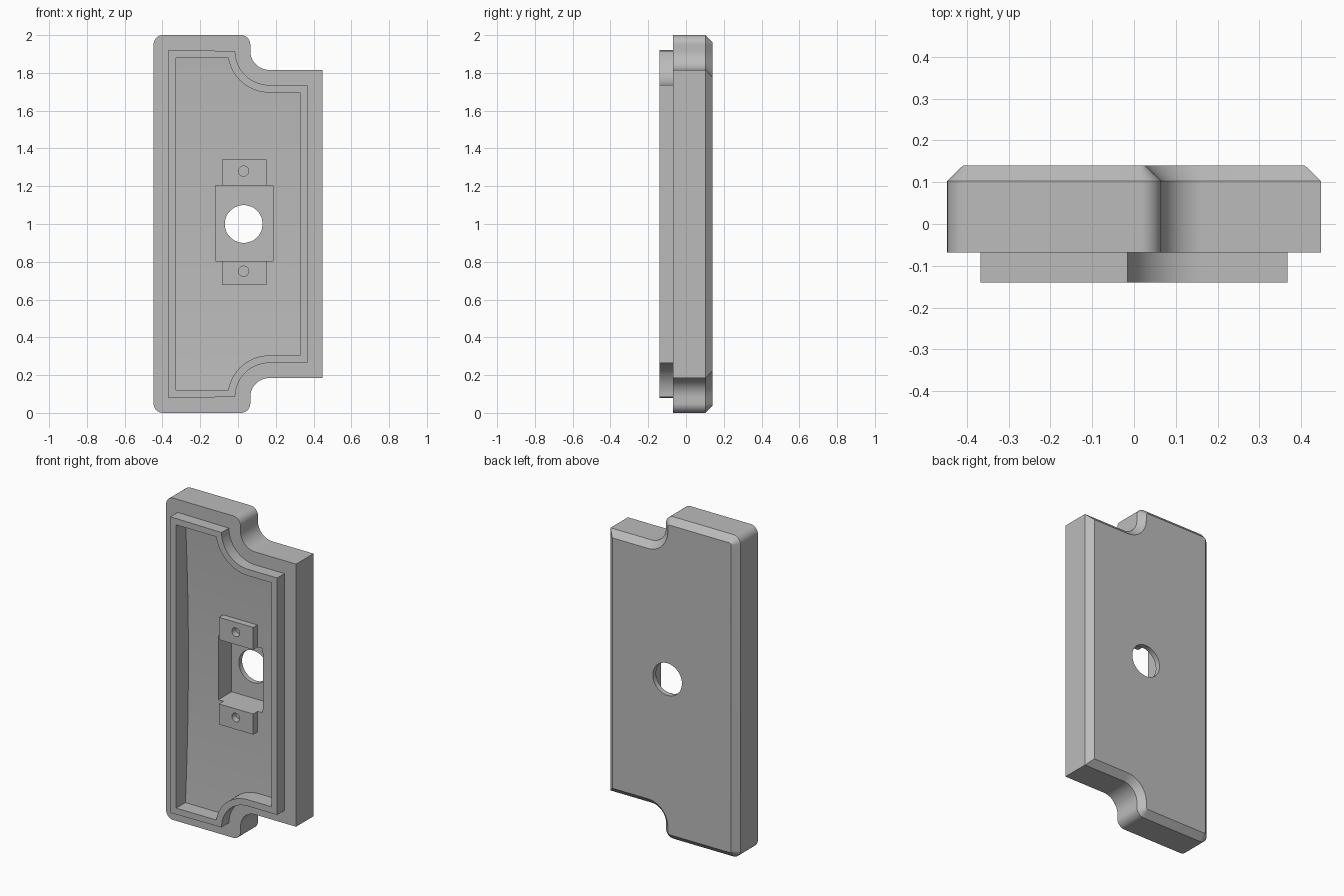
import bpy, bmesh
from math import pi, asin, sin, cos, radians
from mathutils import Matrix

if "Cube" in bpy.data.objects:
    bpy.data.objects.remove(bpy.data.objects["Cube"], do_unlink=True)

grey = bpy.data.materials.new("plain_grey")
grey.use_nodes = True
colour = (0.5, 0.5, 0.5, 1)
grey.diffuse_color = colour
grey.node_tree.nodes["Principled BSDF"].inputs["Base Color"].default_value = colour


def arc(cx, cz, r, a0, a1, n=14):
    return [(cx + r * cos(a0 + (a1 - a0) * i / n), cz + r * sin(a0 + (a1 - a0) * i / n))
            for i in range(n + 1)]


def outline(d):
    """Plate outline (x, z) moved inwards by d, notched on the +x corners."""
    r, top, big = max(0.05 - d, 0), 2 - d, 0.1 + d
    cz = 1.916
    left, step = -0.447 + d, 0.065 - d
    start = pi + asin(max(0, cz - top) / big)
    pts = []
    if r > 0:
        pts += arc(left + r, top - r, r, pi, pi / 2)
        pts += arc(step - r, top - r, r, pi / 2, 0)
    else:
        pts.append((left, top))
    pts += arc(0.165, cz, big, start, 1.5 * pi)
    pts.append((0.447 - d, cz - big))
    return pts + [(x, 2 - z) for x, z in reversed(pts)]


def finish(name, bm):
    bmesh.ops.recalc_face_normals(bm, faces=bm.faces)
    mesh = bpy.data.meshes.new(name)
    bm.to_mesh(mesh)
    bm.free()
    mesh.materials.append(grey)
    obj = bpy.data.objects.new(name, mesh)
    bpy.context.collection.objects.link(obj)
    return obj


def loft(name, rings):
    """Skin a solid through closed rings of 3D points."""
    bm = bmesh.new()
    loops = [[bm.verts.new(p) for p in ring] for ring in rings]
    for a, b in zip(loops, loops[1:]):
        for i in range(len(a)):
            j = (i + 1) % len(a)
            bm.faces.new((a[i], a[j], b[j], b[i]))
    bm.faces.new(loops[0])
    bm.faces.new(loops[-1])
    return finish(name, bm)


def plate(name, layers):
    return loft(name, [[(x, y, z) for x, z in outline(d)] for d, y in layers])


def box(name, x0, x1, y0, y1, z0, z1):
    ring = [(x0, z0), (x1, z0), (x1, z1), (x0, z1)]
    return loft(name, [[(x, y, z) for x, z in ring] for y in (y0, y1)])


def rod(name, x, z, r, y0, y1, n):
    ring = arc(x, z, r, 0, 2 * pi, n)[:-1]
    return loft(name, [[(px, y, pz) for px, pz in ring] for y in (y0, y1)])


def combine(obj, tool, operation="DIFFERENCE"):
    """Apply a boolean and discard the tool."""
    mod = obj.modifiers.new("cut", 'BOOLEAN')
    mod.operation, mod.object, mod.solver = operation, tool, 'EXACT'
    bpy.context.view_layer.objects.active = obj
    bpy.ops.object.modifier_apply(modifier=mod.name)
    bpy.data.objects.remove(tool, do_unlink=True)


# Main plate with chamfered back, and the raised rim on its front
housing = plate("housing", [(0, -0.068), (0, 0.103), (0.038, 0.14)])
combine(housing, plate("rim", [(0.08, -0.14), (0.08, -0.04)]), "UNION")

# Recess inside the rim, with a floor gently bowed along the height
recess = plate("recess", [(0.12, -0.2), (0.12, 0.05)])
bow = [(-0.02 - 0.038 * t * t, 1 + t) for t in [i / 16 - 1 for i in range(33)]]
profile = [(-0.4, 0)] + bow + [(-0.4, 2)]
combine(recess, loft("bow", [[(x, y, z) for y, z in profile] for x in (-1, 1)]), "INTERSECT")
combine(housing, recess)

# Deep pocket and through hole
combine(housing, box("pocket", -0.12, 0.185, -0.1, 0.108, 0.804, 1.203))
combine(housing, rod("through_hole", 0.03, 1.0, 0.1, 0, 0.3, 48))

# Mounting tabs above and below the pocket, with screw holes
tabs = []
for name, z0, z1, hole in (("upper_tab", 1.203, 1.342, 1.28), ("lower_tab", 0.676, 0.804, 0.75)):
    tab = box(name, -0.085, 0.15, -0.065, -0.005, z0, z1)
    combine(tab, rod("screw_hole", 0.03, hole, 0.027, -0.1, -0.025, 24))
    tabs.append(tab)

for obj in [housing] + tabs:
    bpy.ops.object.select_all(action='DESELECT')
    obj.select_set(True)
    bpy.context.view_layer.objects.active = obj
    bpy.ops.object.shade_smooth_by_angle(angle=radians(25))
